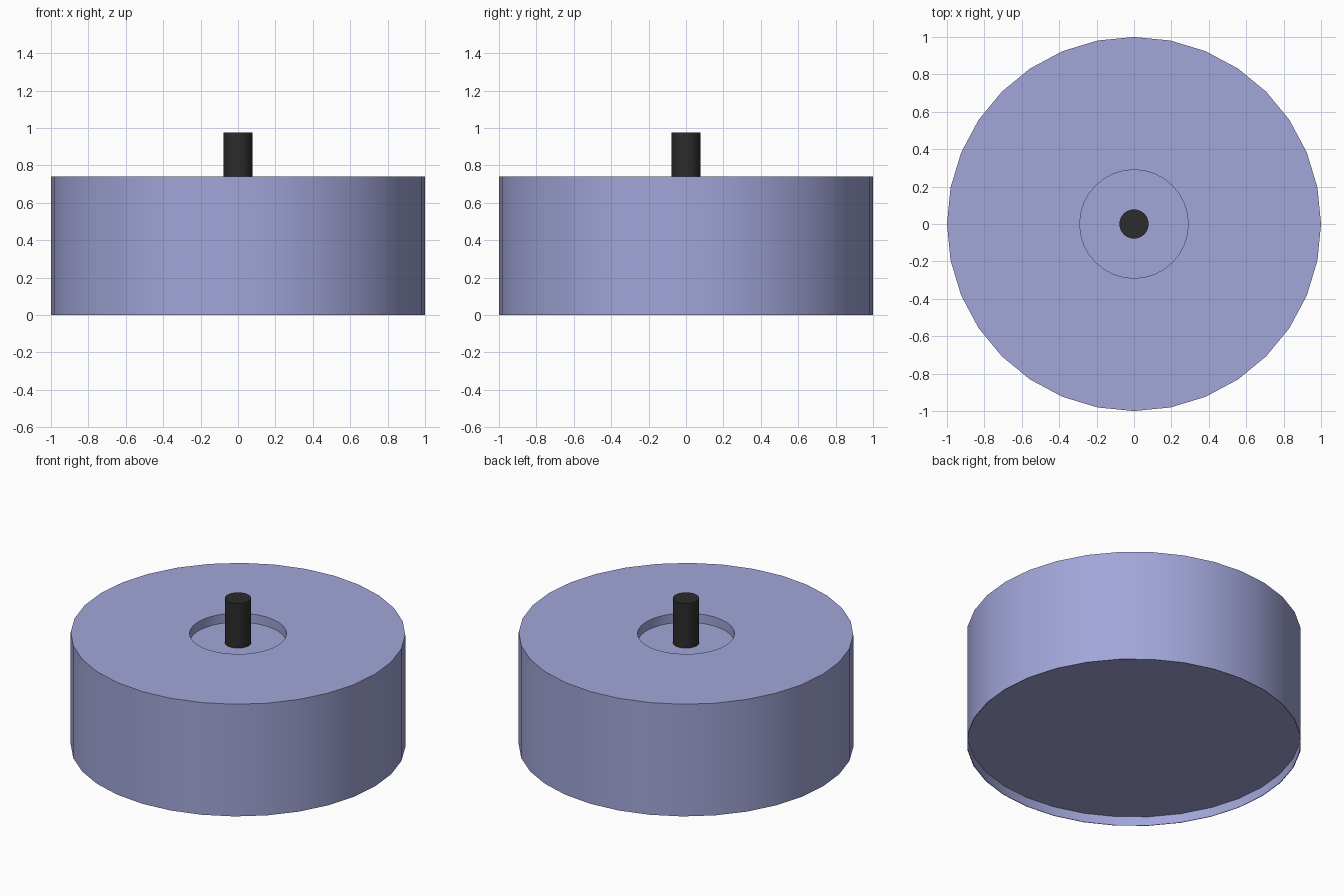
import bpy, bmesh, math

if "Cube" in bpy.data.objects:
    bpy.data.objects.remove(bpy.data.objects["Cube"])

SIDES = 32


def material(name, rgb):
    mat = bpy.data.materials.new(name)
    mat.diffuse_color = (*rgb, 1.0)
    mat.use_nodes = True
    mat.node_tree.nodes["Principled BSDF"].inputs["Base Color"].default_value = mat.diffuse_color
    return mat


def lathe(name, profile, mat):
    """Spin a (radius, z) profile around the z axis."""
    bm = bmesh.new()
    verts = [bm.verts.new((r, 0, z)) for r, z in profile]
    edges = [bm.edges.new(pair) for pair in zip(verts, verts[1:])]
    bmesh.ops.spin(bm, geom=verts + edges, cent=(0, 0, 0), axis=(0, 0, 1),
                   angle=2 * math.pi, steps=SIDES, use_duplicate=False)
    bmesh.ops.remove_doubles(bm, verts=bm.verts, dist=1e-4)
    bmesh.ops.recalc_face_normals(bm, faces=bm.faces)
    mesh = bpy.data.meshes.new(name)
    bm.to_mesh(mesh)
    bm.free()
    mesh.materials.append(mat)
    obj = bpy.data.objects.new(name, mesh)
    bpy.context.collection.objects.link(obj)
    bpy.ops.object.select_all(action='DESELECT')
    obj.select_set(True)
    bpy.context.view_layer.objects.active = obj
    bpy.ops.object.shade_smooth_by_angle(angle=math.radians(30))
    return obj


blue = material("periwinkle", (0.36, 0.38, 0.69))
black = material("black", (0.025, 0.025, 0.025))

# Round body: thin rim around a recessed base, shallow round well in the top
lathe("body", [(0, 0.06), (0.996, 0.06), (0.996, 0), (1, 0), (1, 0.74),
               (0.29, 0.74), (0.29, 0.68), (0, 0.68)], blue)

# Central pin standing in the well
lathe("pin", [(0, 0.67), (0.078, 0.67), (0.078, 0.975), (0, 0.975)], black)
